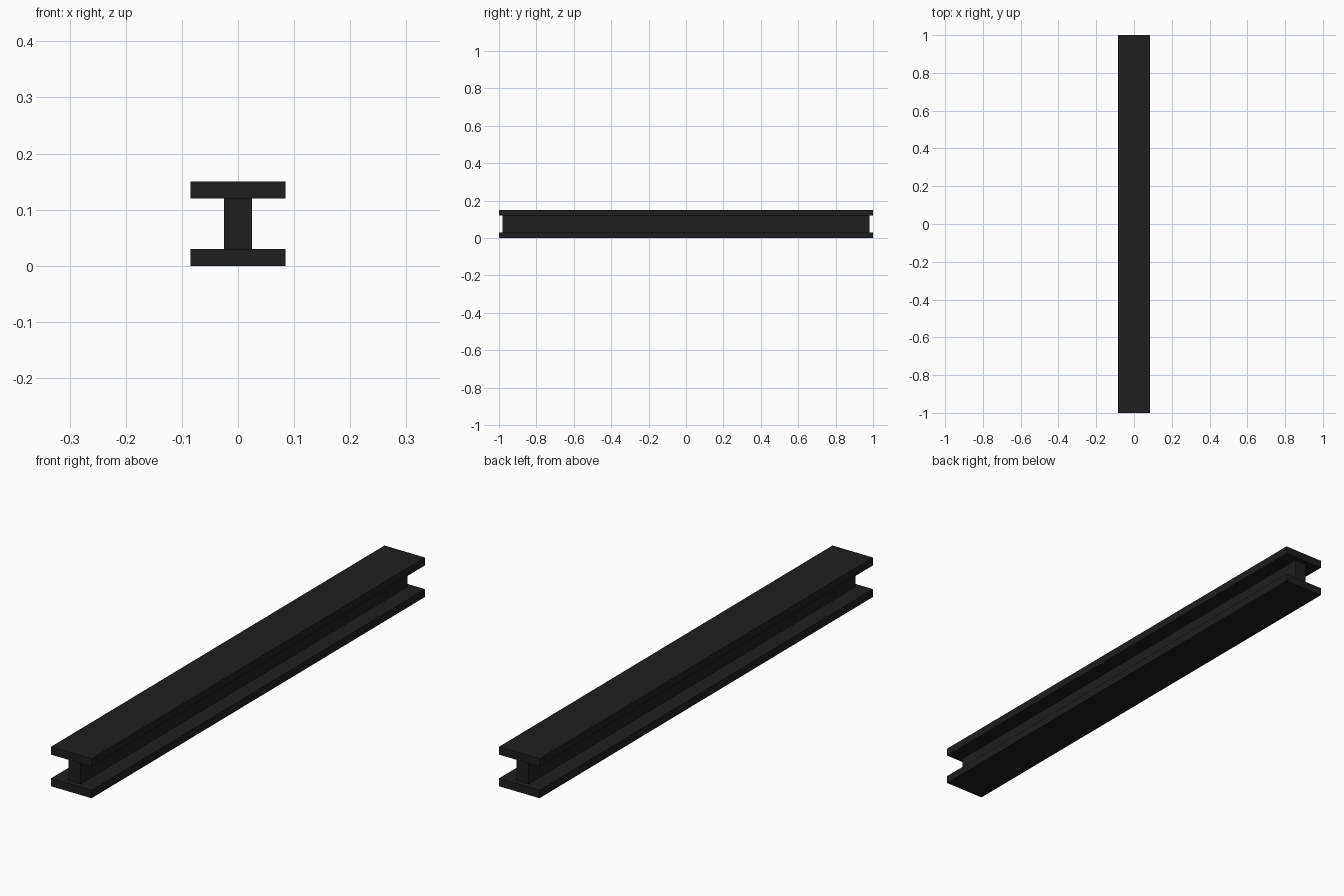
import bpy

if "Cube" in bpy.data.objects:
    bpy.data.objects.remove(bpy.data.objects["Cube"])

# Dark painted steel
steel = bpy.data.materials.new("dark_steel")
steel.diffuse_color = (0.013, 0.013, 0.013, 1)
steel.use_nodes = True
steel.node_tree.nodes["Principled BSDF"].inputs["Base Color"].default_value = steel.diffuse_color


def box(name, width, length, z0, z1):
    """Box centred on x and y, spanning z0 to z1."""
    bpy.ops.mesh.primitive_cube_add(size=1, location=(0, 0, (z0 + z1) / 2))
    ob = bpy.context.object
    ob.name = name
    ob.scale = (width, length, z1 - z0)
    bpy.ops.object.transform_apply(location=False, rotation=False, scale=True)
    ob.data.materials.append(steel)
    return ob


# Flanges run full length, the web stops slightly short of both ends
box("bottom_flange", 0.17, 2.0, 0.0, 0.03)
box("top_flange", 0.17, 2.0, 0.12, 0.15)
box("web", 0.05, 1.96, 0.03, 0.12)
